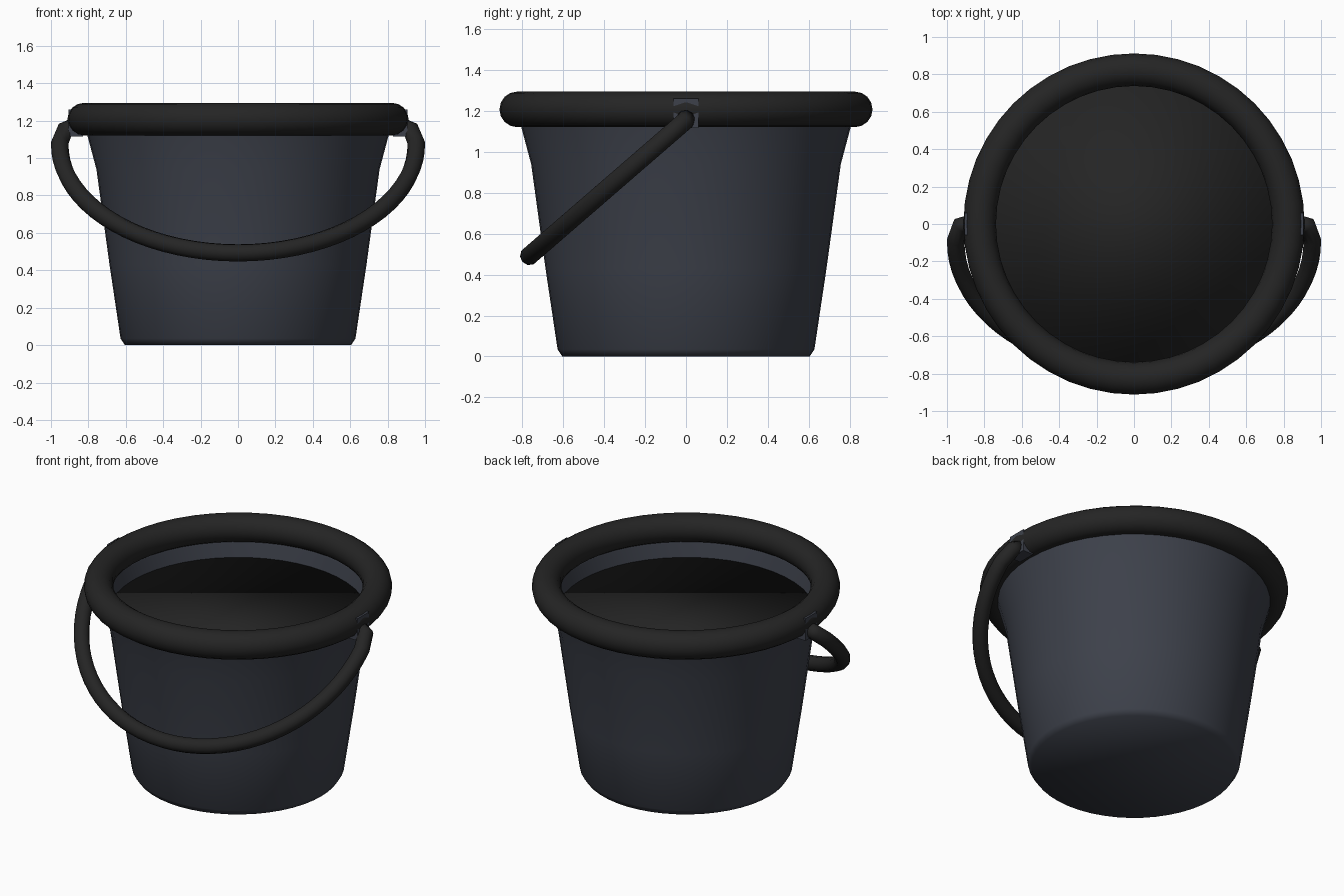
import bpy, bmesh, math
from mathutils import Vector

if "Cube" in bpy.data.objects:
    bpy.data.objects.remove(bpy.data.objects["Cube"])

SIDES = 48


def material(name, rgb):
    m = bpy.data.materials.new(name)
    m.diffuse_color = (*rgb, 1)
    m.use_nodes = True
    m.node_tree.nodes["Principled BSDF"].inputs["Base Color"].default_value = m.diffuse_color
    return m


SLATE = material("slate plastic", (0.047, 0.053, 0.070))
BLACK = material("black rubber", (0.018, 0.018, 0.018))


def finish(name, bm, mat, smooth=True):
    bmesh.ops.recalc_face_normals(bm, faces=bm.faces)
    me = bpy.data.meshes.new(name)
    bm.to_mesh(me)
    bm.free()
    for p in me.polygons:
        p.use_smooth = smooth
    me.materials.append(mat)
    ob = bpy.data.objects.new(name, me)
    bpy.context.collection.objects.link(ob)
    return ob


def skin(bm, rings, closed=False):
    """Bridge consecutive vertex rings with quads; cap the ends if open."""
    count = len(rings)
    for i in range(count if closed else count - 1):
        a, b = rings[i], rings[(i + 1) % count]
        n = len(a)
        for j in range(n):
            k = (j + 1) % n
            bm.faces.new((a[j], a[k], b[k], b[j]))
    if not closed:
        bm.faces.new(rings[0])
        bm.faces.new(rings[-1])


def lathe(name, profile, mat, closed=False):
    """Revolve (radius, z) points about the z axis."""
    bm = bmesh.new()
    rings = []
    for r, z in profile:
        angles = [2 * math.pi * j / SIDES for j in range(SIDES)]
        rings.append([bm.verts.new((r * math.cos(a), r * math.sin(a), z)) for a in angles])
    skin(bm, rings, closed)
    return finish(name, bm, mat)


def tube(name, path, radius, mat, sides=10):
    """Sweep a round section along a planar path."""
    bm = bmesh.new()
    normal = (path[0] - path[len(path) // 2]).cross(path[-1] - path[0]).normalized()
    rings = []
    for i, p in enumerate(path):
        t = (path[min(i + 1, len(path) - 1)] - path[max(i - 1, 0)]).normalized()
        side = t.cross(normal)
        angles = [2 * math.pi * j / sides for j in range(sides)]
        rings.append([bm.verts.new(p + radius * (math.cos(a) * side + math.sin(a) * normal))
                      for a in angles])
    skin(bm, rings)
    return finish(name, bm, mat)


# Bucket shell: outer wall, hidden lip, inner wall and floor
lathe("bucket_body", [(0.605, 0), (0.628, 0.035), (0.687, 0.43), (0.757, 0.94),
                      (0.805, 1.12), (0.825, 1.20), (0.80, 1.20), (0.785, 1.12),
                      (0.737, 0.94), (0.667, 0.43), (0.61, 0.05)], SLATE)

# Dark contents filling the inside
lathe("contents", [(0.612, 0.06), (0.666, 0.43), (0.736, 0.94), (0.763, 1.04)], BLACK)

# Fat round rim
rim = [(0.825 + 0.087 * math.cos(2 * math.pi * k / 16),
        1.208 + 0.087 * math.sin(2 * math.pi * k / 16)) for k in range(16)]
lathe("rim", rim, BLACK, closed=True)

# Swung-forward handle: elliptical arc with the ends turned in, in a tilted plane
PIVOT_Z, SLOPE = 1.155, 1.155
path = []
for k in range(41):
    a = math.radians(-6 + 192 * k / 40)
    x, z = 0.953 * math.cos(a), 1.07 - 0.577 * math.sin(a)
    path.append((x, z))
path = [(0.885, PIVOT_Z + 0.01), (0.925, 1.15)] + path[1:-1] + [(-0.925, 1.15), (-0.885, PIVOT_Z + 0.01)]
tube("handle", [Vector((x, min(0, -(PIVOT_Z - z) * SLOPE), z)) for x, z in path], 0.047, BLACK)

# Handle mounts half sunk into the rim
for side, label in ((1, "right"), (-1, "left")):
    bm = bmesh.new()
    bmesh.ops.create_cube(bm, size=1)
    for v in bm.verts:
        v.co = Vector((side * 0.867 + v.co.x * 0.076, v.co.y * 0.12, 1.188 + v.co.z * 0.144))
    finish("handle_mount_" + label, bm, SLATE, smooth=False)
